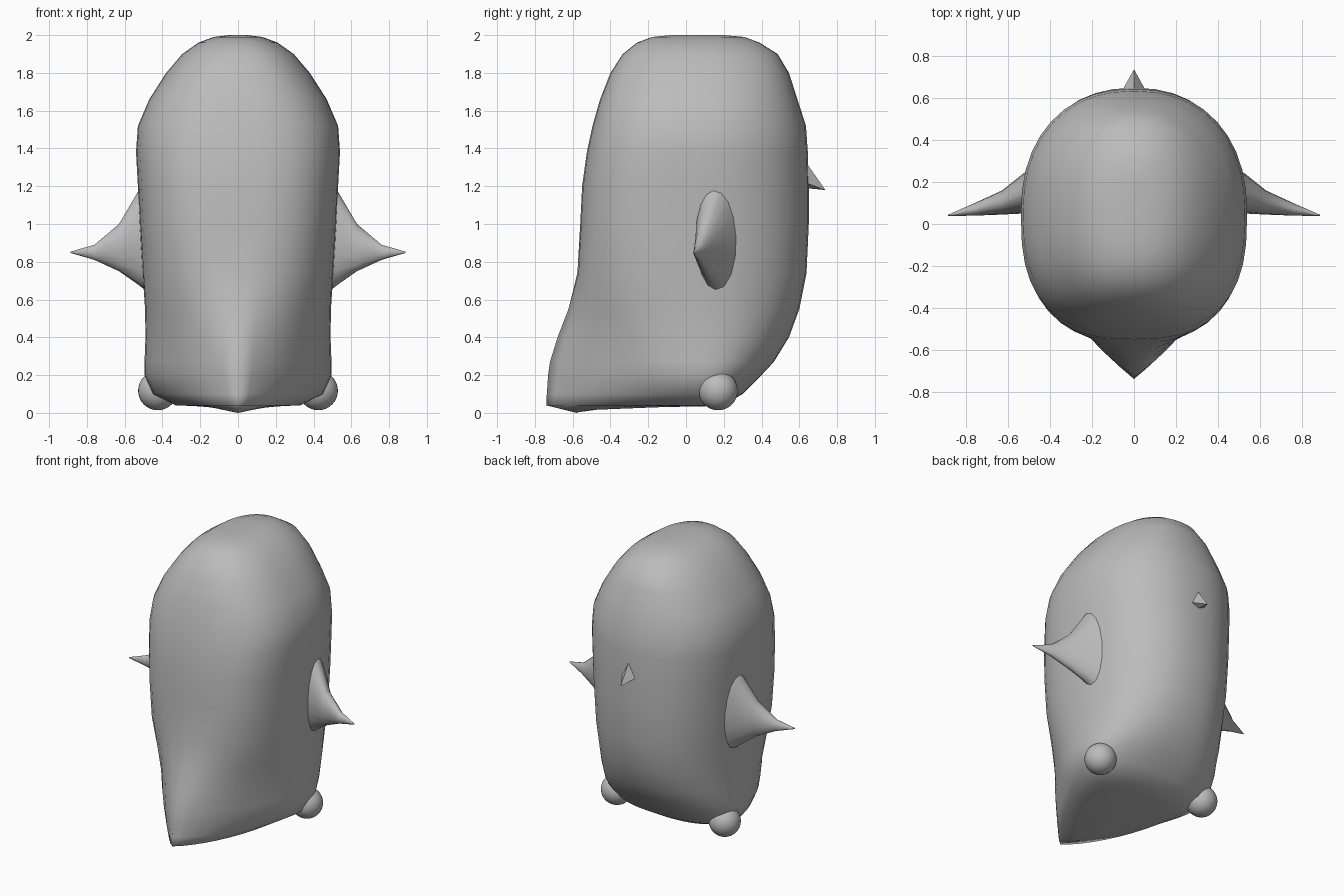
import bpy, math

if "Cube" in bpy.data.objects:
    bpy.data.objects.remove(bpy.data.objects["Cube"])

grey = bpy.data.materials.new("plain grey")
grey.diffuse_color = (0.5, 0.5, 0.5, 1)
grey.use_nodes = True
grey.node_tree.nodes["Principled BSDF"].inputs["Base Color"].default_value = grey.diffuse_color


def make(name, verts, faces, angle=None):
    mesh = bpy.data.meshes.new(name)
    mesh.from_pydata(verts, [], faces)
    mesh.materials.append(grey)
    obj = bpy.data.objects.new(name, mesh)
    bpy.context.collection.objects.link(obj)
    bpy.ops.object.select_all(action='DESELECT')
    obj.select_set(True)
    bpy.context.view_layer.objects.active = obj
    bpy.ops.object.mode_set(mode='EDIT')
    bpy.ops.mesh.select_all(action='SELECT')
    bpy.ops.mesh.normals_make_consistent(inside=False)
    bpy.ops.object.mode_set(mode='OBJECT')
    if angle:
        bpy.ops.object.shade_smooth_by_angle(angle=math.radians(angle))
    return obj


def loft(name, rings, angle):
    n = len(rings[0])
    verts = [p for r in rings for p in r]
    faces = [(k * n + i, k * n + (i + 1) % n, (k + 1) * n + (i + 1) % n, (k + 1) * n + i)
             for k in range(len(rings) - 1) for i in range(n)]
    faces += [tuple(range(n)), tuple(range(len(verts) - n, len(verts)))]
    return make(name, verts, faces, angle)


def spow(v, e):
    return math.copysign(abs(v) ** e, v)


# Body with pointed tail: height, half width, front y, back y, widest y, front squareness, tail length
SECTIONS = [
    (0.035, 0.18, -0.45, 0.10, -0.05, 1.8, 0.13), (0.04, 0.33, -0.49, 0.20, 0.03, 1.8, 0.25),
    (0.10, 0.45, -0.50, 0.30, 0.08, 1.8, 0.237), (0.20, 0.495, -0.51, 0.40, 0.09, 1.9, 0.22),
    (0.27, 0.495, -0.515, 0.465, 0.09, 2.0, 0.205), (0.40, 0.49, -0.53, 0.545, 0.08, 2.1, 0.15),
    (0.55, 0.492, -0.555, 0.60, 0.06, 2.3, 0.067), (0.74, 0.505, -0.575, 0.638, 0.05, 2.5, 0),
    (1.00, 0.52, -0.56, 0.65, 0.05, 2.7, 0), (1.20, 0.53, -0.55, 0.65, 0.05, 2.7, 0),
    (1.38, 0.54, -0.525, 0.645, 0.05, 2.7, 0), (1.52, 0.53, -0.495, 0.635, 0.05, 2.6, 0),
    (1.66, 0.47, -0.455, 0.59, 0.06, 2.6, 0), (1.80, 0.38, -0.40, 0.545, 0.07, 2.5, 0),
    (1.90, 0.295, -0.335, 0.485, 0.07, 2.5, 0), (1.96, 0.21, -0.26, 0.39, 0.07, 2.4, 0),
    (1.99, 0.13, -0.18, 0.31, 0.07, 2.3, 0), (2.00, 0.05, -0.08, 0.20, 0.06, 2.2, 0),
]
rings = []
for k, (z, w, y0, y1, yc, sq, tail) in enumerate(SECTIONS):
    ring = []
    for i in range(40):
        a = math.tau * i / 40
        c, s = math.cos(a), math.sin(a)
        e = 2 / (sq if s < 0 else 2.25)
        x = w * spow(c, e)
        y = yc + ((yc - y0) if s < 0 else (y1 - yc)) * spow(s, e)
        if s < 0:
            y -= tail * max(0, 1 - abs(x) / 0.36)
        # the underside dips to the ground below the tail
        dip = 0.035 * max(0, 1 - abs(x) / 0.2) * max(0, min(1, -y / 0.57)) if k == 0 else 0
        ring.append((x, y, z - dip))
    rings.append(ring)
loft("body", rings, 85)

# Flippers: x, y range, z range
FLIPPER = [(0.44, 0.05, 0.30, 0.61, 1.27), (0.53, 0.05, 0.24, 0.68, 1.17),
           (0.63, 0.045, 0.16, 0.75, 1.00), (0.76, 0.04, 0.10, 0.81, 0.89),
           (0.888, 0.038, 0.044, 0.847, 0.853)]
for side, label in ((-1, "left"), (1, "right")):
    rings = []
    for x, y0, y1, z0, z1 in FLIPPER:
        rings.append([(side * x,
                       (y0 + y1) / 2 + (y1 - y0) / 2 * math.cos(math.tau * i / 16),
                       (z0 + z1) / 2 + (z1 - z0) / 2 * math.sin(math.tau * i / 16))
                      for i in range(16)])
    loft(label + "_flipper", rings, 60)

    # Round feet
    bpy.ops.mesh.primitive_uv_sphere_add(segments=32, ring_count=16, radius=0.104,
                                         location=(side * 0.425, 0.17, 0.118))
    foot = bpy.context.object
    foot.name = label + "_foot"
    foot.data.materials.append(grey)
    bpy.ops.object.shade_smooth()

# Small faceted beak
make("beak",
     [(0, 0.63, 1.335), (-0.06, 0.63, 1.22), (0, 0.63, 1.19), (0.06, 0.63, 1.22), (0, 0.738, 1.18)],
     [(0, 1, 4), (1, 2, 4), (2, 3, 4), (3, 0, 4), (0, 3, 2, 1)])
